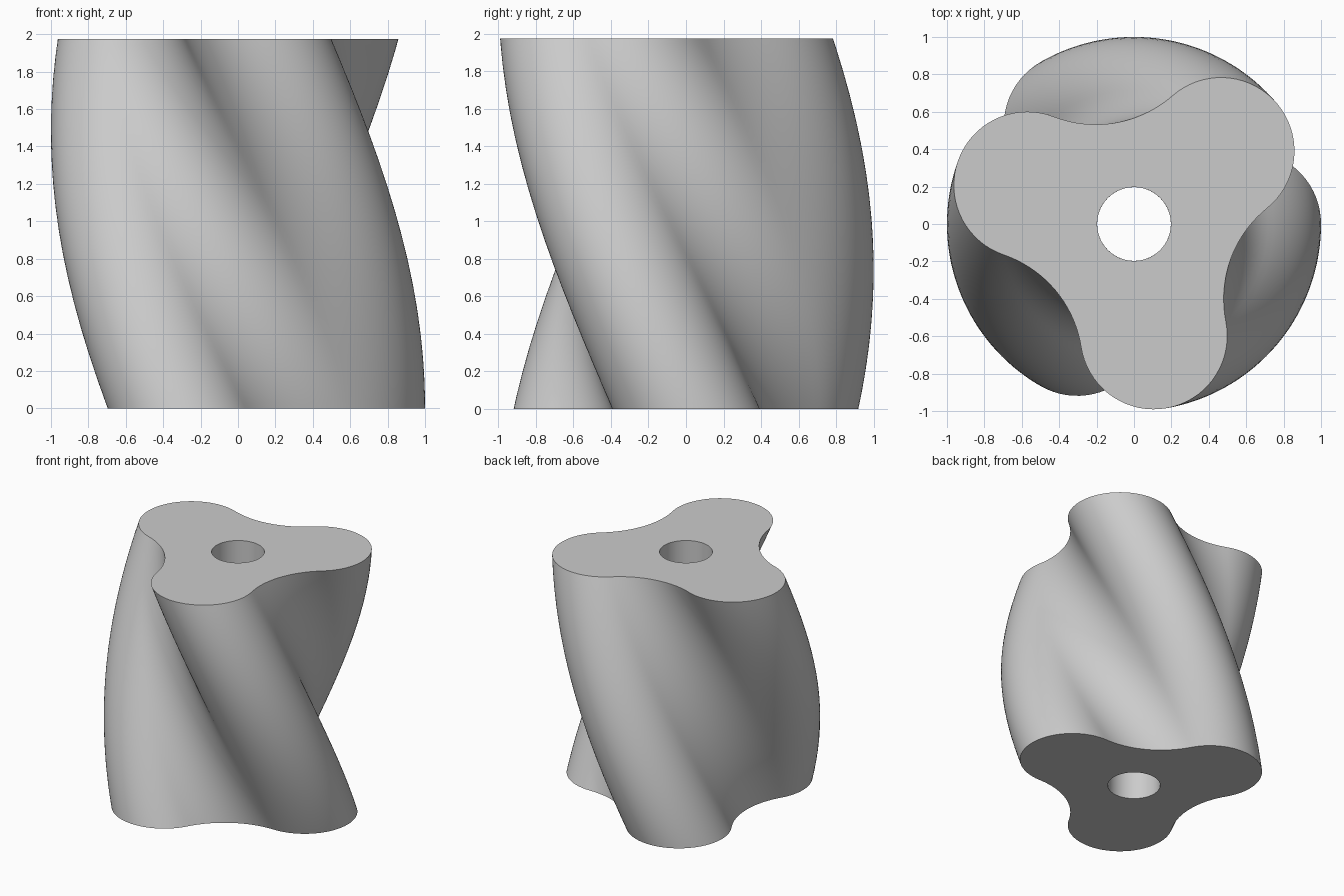
import bpy, bmesh
from math import sin, cos, pi, radians, atan2, hypot

if "Cube" in bpy.data.objects:
    bpy.data.objects.remove(bpy.data.objects["Cube"])

HEIGHT, TWIST, LAYERS = 1.975, radians(-80), 64
LOBE_R, LOBE_D = 0.393, 0.607      # lobe arc radius, distance from axis
VALLEY = 0.55                      # radius at the bottom of each valley
HOLE_R = 0.197

# Valley arc tangent to both neighbouring lobes
VR = (VALLEY**2 + LOBE_D**2 - LOBE_D * VALLEY - LOBE_R**2) / (2 * LOBE_R + LOBE_D - 2 * VALLEY)
VD = VALLEY + VR
vx, vy = VD * cos(pi / 3), VD * sin(pi / 3)
tangent = atan2(vy, vx - LOBE_D)


def profile():
    """Three-lobed outline as polar points (radius, angle)."""
    base = []
    n, m = 34, 18
    for i in range(n):
        a = -tangent + 2 * tangent * i / n
        base.append((LOBE_D + LOBE_R * cos(a), LOBE_R * sin(a)))
    a0 = tangent + pi                        # valley arc, symmetric about 60 degrees
    a1 = 2 * (pi / 3 + pi) - a0
    for i in range(m):
        a = a0 + (a1 - a0) * i / m
        base.append((vx + VR * cos(a), vy + VR * sin(a)))
    return [(hypot(x, y), atan2(y, x) + k * 2 * pi / 3) for k in range(3) for x, y in base]


bm = bmesh.new()
outline = profile()
count = len(outline)


def ring(z, radius=None):
    t = TWIST * z / HEIGHT
    return [bm.verts.new(((radius or r) * cos(a + t), (radius or r) * sin(a + t), z))
            for r, a in outline]


def bridge(lower, upper):
    for i in range(count):
        j = (i + 1) % count
        bm.faces.new((lower[i], lower[j], upper[j], upper[i]))


# Twisted outer wall and bore wall
levels = [HEIGHT * k / LAYERS for k in range(LAYERS + 1)]
outer = [ring(z) for z in levels]
inner = [ring(z, HOLE_R) for z in levels]
for k in range(LAYERS):
    bridge(outer[k], outer[k + 1])
    bridge(inner[k + 1], inner[k])
# Flat end faces
bridge(outer[-1], inner[-1])
bridge(inner[0], outer[0])
bmesh.ops.recalc_face_normals(bm, faces=bm.faces)

mesh = bpy.data.meshes.new("twisted_rotor")
bm.to_mesh(mesh)
bm.free()
rotor = bpy.data.objects.new("twisted_rotor", mesh)
bpy.context.collection.objects.link(rotor)
bpy.context.view_layer.objects.active = rotor
rotor.select_set(True)
bpy.ops.object.shade_smooth_by_angle(angle=radians(30))
